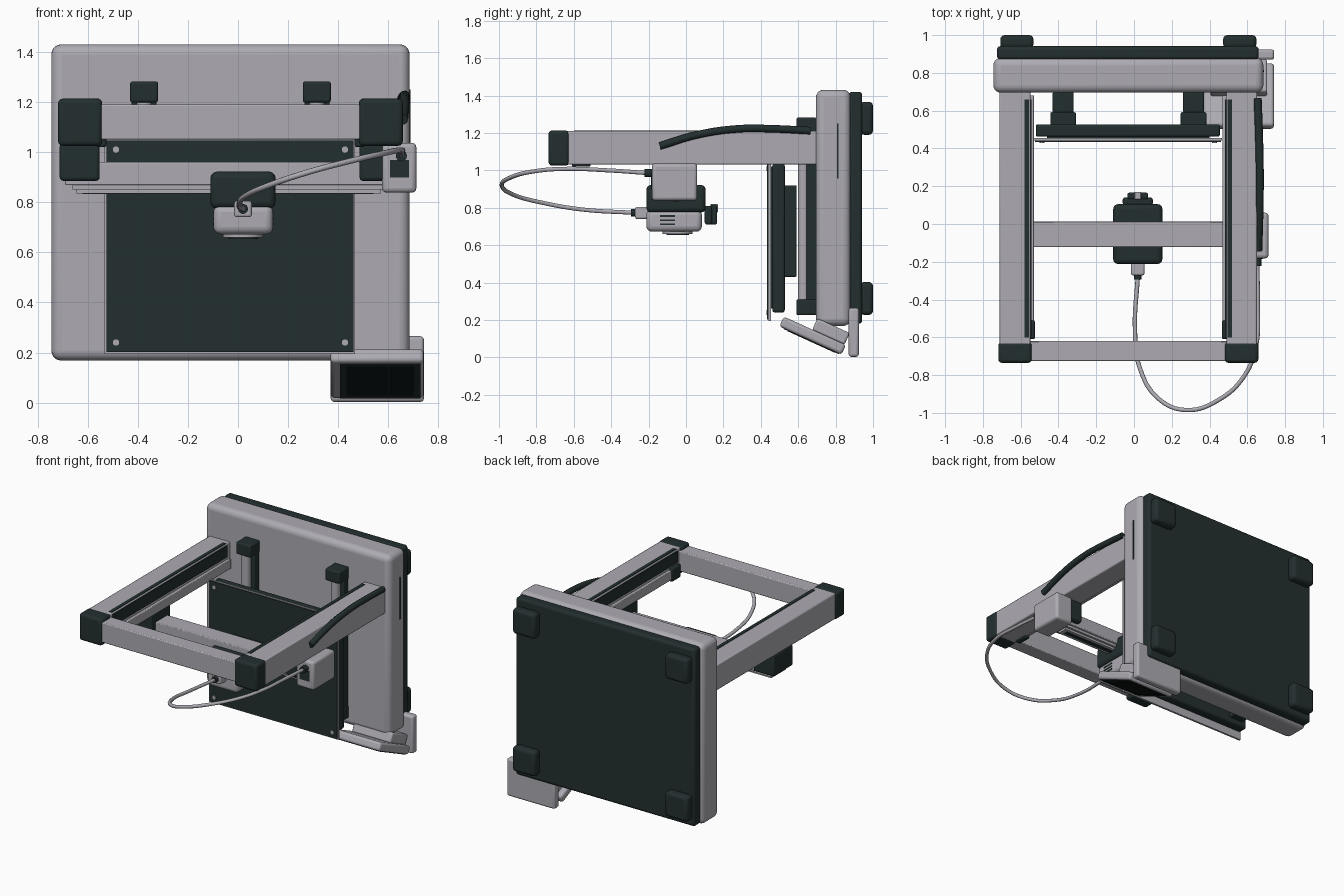
import bpy, math
from mathutils import Matrix, Vector


def mat(name, r, g, b):
    m = bpy.data.materials.new(name)
    m.diffuse_color = (r, g, b, 1)
    return m


LIGHT = mat("light grey", 0.42, 0.41, 0.45)
DARK = mat("dark slate", 0.017, 0.028, 0.028)
BLACK = mat("screen black", 0.005, 0.009, 0.009)
CX = -0.03  # mirror plane of the machine


def finish(o, name, m):
    o.name = name
    o.data.materials.append(m)
    return o


def smooth(o):
    bpy.ops.object.select_all(action='DESELECT')
    o.select_set(True)
    bpy.context.view_layer.objects.active = o
    bpy.ops.object.shade_smooth_by_angle(angle=math.radians(35))


def box(name, x, y, z, m, bev=0.0, seg=3, tilt=0.0):
    """Bevelled box from (min, max) ranges, optionally tilted about x."""
    bpy.ops.mesh.primitive_cube_add(size=1)
    o = finish(bpy.context.object, name, m)
    size = [r[1] - r[0] for r in (x, y, z)]
    o.data.transform(Matrix.Diagonal((*size, 1)))
    o.location = [(r[0] + r[1]) / 2 for r in (x, y, z)]
    o.rotation_euler.x = tilt
    if bev:
        b = o.modifiers.new("bevel", 'BEVEL')
        b.width, b.segments = bev, seg
        smooth(o)
    return o


def cyl(name, loc, r, depth, axis, m, verts=24, r2=None):
    bpy.ops.mesh.primitive_cone_add(vertices=verts, radius1=r, radius2=r if r2 is None else r2,
                                    depth=depth, location=loc)
    o = finish(bpy.context.object, name, m)
    o.rotation_euler = {'x': (0, math.pi / 2, 0), 'y': (math.pi / 2, 0, 0), 'z': (0, 0, 0)}[axis]
    smooth(o)
    return o


def tube(name, pts, r, m):
    c = bpy.data.curves.new(name, 'CURVE')
    c.dimensions = '3D'
    c.bevel_depth, c.bevel_resolution, c.resolution_u = r, 3, 8
    c.use_fill_caps = True
    s = c.splines.new('BEZIER')
    s.bezier_points.add(len(pts) - 1)
    for p, co in zip(s.bezier_points, pts):
        p.co = co
        p.handle_left_type = p.handle_right_type = 'AUTO'
    o = bpy.data.objects.new(name, c)
    bpy.context.collection.objects.link(o)
    c.materials.append(m)
    return o


def span(c, h):
    return (c - h, c + h)


# Base housing: rounded corners in plan, then softened rims
base = box("base_housing", (-0.745, 0.685), (0.695, 0.88), (0.168, 1.43), LIGHT, 0.04, 5)
box("base_plate", (-0.725, 0.66), (0.87, 0.942), (0.18, 1.42), DARK, 0.018)
box("base_side_slot", (0.68, 0.688), (0.806, 0.816), (0.955, 1.25), DARK)
for s in (-1, 1):
    for z in (0.315, 1.278):
        box("foot", span(CX + s * 0.59, 0.088), (0.93, 1.0), span(z, 0.088), DARK, 0.022)

# Gantry uprights with slot strip, inner lip, stop and corner cap
for s in (-1, 1):
    x = CX + s * 0.6
    box("upright", span(x, 0.081), (-0.66, 0.705), (1.03, 1.21), LIGHT, 0.008, 2)
    box("upright_slot", span(CX + s * 0.537, 0.012), (-0.6, 0.66), (1.207, 1.213), DARK)
    box("upright_inner_slot", span(CX + s * 0.517, 0.004), (-0.6, 0.66), (1.12, 1.2), DARK)
    box("upright_lip", span(CX + s * 0.511, 0.012), (-0.6, 0.68), (1.035, 1.1), LIGHT, 0.004, 2)
    box("slide_stop", span(CX + s * 0.515, 0.02), (-0.61, -0.51), (1.02, 1.11), DARK, 0.008, 2)
    box("corner_cap", span(x, 0.088), (-0.735, -0.625), (1.025, 1.213), DARK, 0.018)
box("top_crossbar", (-0.57, 0.51), (-0.725, -0.62), (1.05, 1.19), LIGHT, 0.006, 2)

# Sliding beam with stepped guides and end carriages
box("sliding_beam", (-0.69, 0.6), (-0.122, 0.012), (0.868, 0.96), LIGHT, 0.005, 2)
box("beam_guide_upper", (-0.66, 0.59), (-0.105, -0.005), (0.85, 0.87), LIGHT)
box("beam_guide_lower", (-0.645, 0.57), (-0.09, -0.02), (0.835, 0.852), LIGHT)
box("beam_guide_slot", (-0.62, 0.54), (-0.07, -0.04), (0.832, 0.836), DARK)
box("left_carriage", (-0.712, -0.552), (-0.17, 0.05), (0.885, 1.035), DARK, 0.015)
box("right_carriage", (0.485, 0.6), (-0.17, 0.05), (0.885, 1.035), DARK, 0.015)
box("motor_housing", (0.575, 0.712), (-0.182, 0.06), (0.838, 1.037), LIGHT, 0.018)
box("motor_socket", (0.607, 0.682), (-0.186, -0.18), (0.898, 0.968), DARK)
cyl("motor_plug", (0.652, -0.2, 0.985), 0.022, 0.045, 'y', DARK, 16)

# Tool head
box("head_cover", (-0.11, 0.15), (-0.212, 0.105), (0.775, 0.922), DARK, 0.025)
box("head_body", (-0.098, 0.14), (-0.212, 0.085), (0.672, 0.79), LIGHT, 0.03, 4)
for z in (0.712, 0.733, 0.755):
    for x in (-0.098, 0.14):
        box("head_vent", span(x, 0.002), (-0.14, -0.06), span(z, 0.005), DARK)
cyl("nozzle_ring", (0.02, -0.045, 0.667), 0.08, 0.014, 'z', LIGHT, 32)
cyl("nozzle_disc", (0.02, -0.045, 0.658), 0.06, 0.008, 'z', DARK, 32)
box("rear_latch", (-0.06, 0.1), (0.1, 0.14), (0.71, 0.81), DARK, 0.012)
box("rear_latch_tip", (-0.035, 0.075), (0.13, 0.166), (0.71, 0.815), DARK, 0.01)
box("latch_button", (0.003, 0.037), (0.13, 0.17), (0.775, 0.82), LIGHT, 0.003, 2)
box("cable_connector", (-0.015, 0.055), (-0.272, -0.2), (0.74, 0.805), LIGHT, 0.01)
cyl("connector_ring", (0.02, -0.28, 0.773), 0.02, 0.03, 'y', DARK, 16)

# Cables
tube("feed_cable", [(0.02, -0.28, 0.773), (0.005, -0.55, 0.79), (0.03, -0.76, 0.825),
                    (0.13, -0.925, 0.87), (0.28, -0.985, 0.92), (0.45, -0.93, 0.965),
                    (0.58, -0.81, 0.995), (0.645, -0.65, 1.008), (0.655, -0.42, 1.0),
                    (0.652, -0.2, 0.985)], 0.0115, LIGHT)
tube("side_cable", [(0.658, -0.14, 1.13), (0.664, 0.06, 1.19), (0.666, 0.28, 1.222),
                    (0.662, 0.47, 1.222), (0.655, 0.665, 1.212)], 0.021, DARK)

# Bed: build sheet, heater slab, carrier
box("bed_sheet", (-0.532, 0.467), (0.441, 0.455), (0.195, 1.05), LIGHT)
box("bed_surface", (-0.525, 0.46), (0.434, 0.442), (0.202, 1.046), DARK)
box("bed_slab", (-0.52, 0.455), (0.462, 0.528), (0.24, 1.035), DARK, 0.012)
box("bed_spacer", (-0.46, 0.4), (0.45, 0.47), (0.26, 1.02), DARK)
for s in (-1, 1):
    for z in (0.24, 1.01):
        cyl("bed_screw", (CX + s * 0.457, 0.433, z), 0.013, 0.006, 'y', LIGHT, 16)

# Bed rails: dark channel, polished rod, end blocks, slider
for s in (-1, 1):
    x = CX + s * 0.345
    box("rail_channel", span(x, 0.05), (0.645, 0.7), (0.24, 1.27), DARK, 0.005, 2)
    cyl("rail_rod", (x, 0.628, 0.76), 0.03, 1.0, 'z', LIGHT)
    for z in (0.268, 1.24):
        box("rail_end_block", span(x, 0.056), (0.59, 0.7), span(z, 0.042), DARK, 0.01)
    box("rail_slider", span(x, 0.068), (0.52, 0.592), (0.43, 0.92), DARK, 0.008, 2)

# Control screen on a tilted arm
T = math.radians(-24.5)
C = Vector((0.555, 0.677, 0.116))
R = Matrix.Rotation(T, 3, 'X')


def tilted(name, w, l, t, off, m, bev=0.0):
    p = C + R @ Vector(off)
    return box(name, span(p.x, w / 2), span(p.y, l / 2), span(p.z, t / 2), m, bev, 3, T)


tilted("screen_case", 0.372, 0.365, 0.058, (0, 0, 0), LIGHT, 0.016)
tilted("screen_bezel", 0.32, 0.325, 0.008, (0.013, 0.005, -0.028), DARK)
tilted("screen_glass", 0.27, 0.275, 0.006, (0.013, 0.005, -0.031), BLACK)
tilted("screen_arm", 0.3, 0.19, 0.07, (0, 0.08, 0.06), LIGHT, 0.012)
box("screen_back_plate", (0.37, 0.742), (0.87, 0.924), (0.003, 0.265), LIGHT, 0.014)
